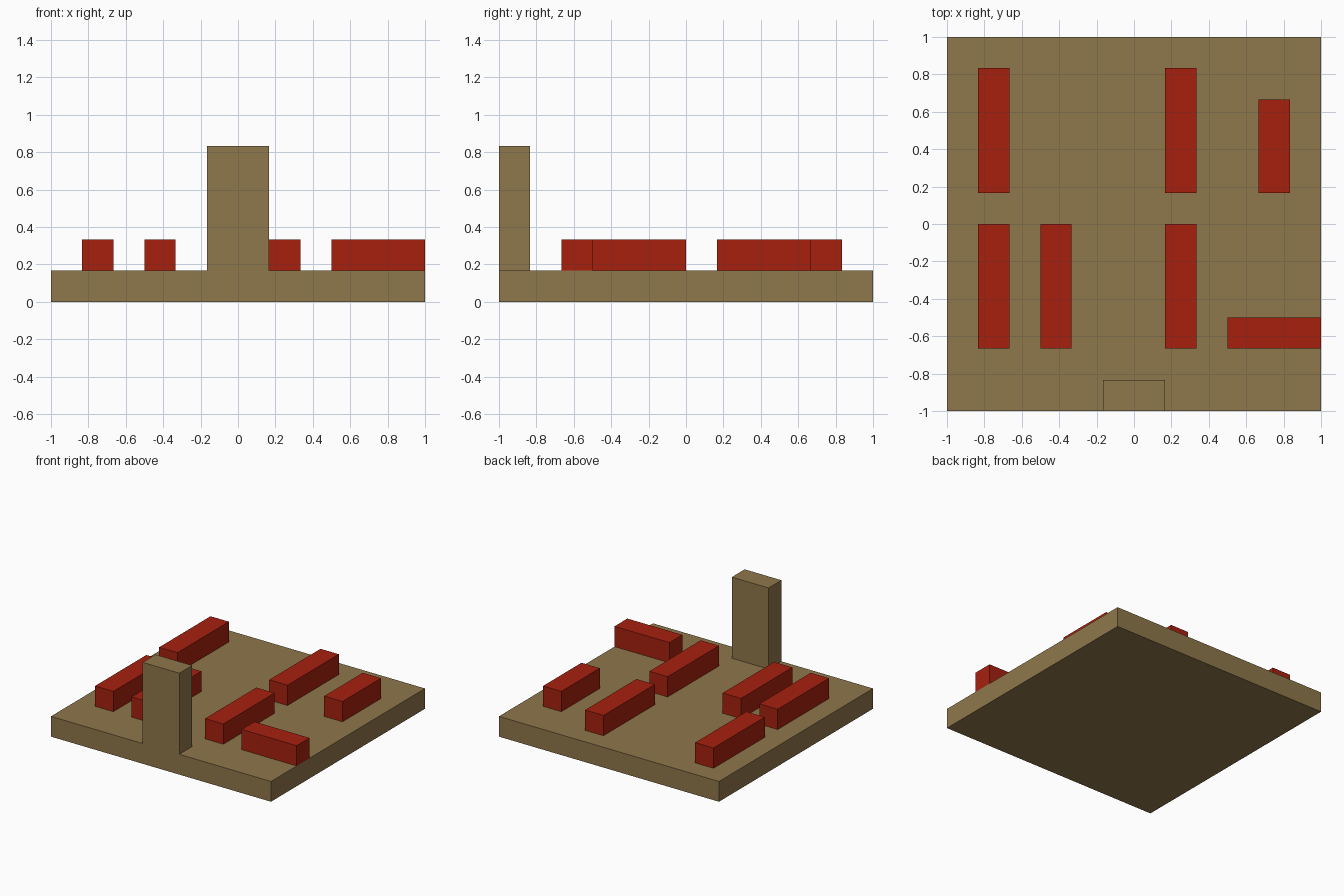
import bpy
import bmesh

if "Cube" in bpy.data.objects:
    bpy.data.objects.remove(bpy.data.objects["Cube"], do_unlink=True)

U = 1 / 6  # layout module: the board is 12 modules wide


def make_material(name, rgb):
    mat = bpy.data.materials.new(name)
    mat.use_nodes = True
    mat.diffuse_color = (*rgb, 1)
    mat.node_tree.nodes["Principled BSDF"].inputs["Base Color"].default_value = (*rgb, 1)
    return mat


def box(name, x, y, z, mat):
    """Box from (min, max) ranges given in modules."""
    bm = bmesh.new()
    bmesh.ops.create_cube(bm, size=1)
    for v in bm.verts:
        for i, (low, high) in enumerate((x, y, z)):
            v.co[i] = U * (high if v.co[i] > 0 else low)
    mesh = bpy.data.meshes.new(name)
    bm.to_mesh(mesh)
    bm.free()
    mesh.materials.append(mat)
    obj = bpy.data.objects.new(name, mesh)
    bpy.context.collection.objects.link(obj)
    return obj


tan = make_material("tan", (0.275, 0.184, 0.07))
red = make_material("red", (0.385, 0.0145, 0.0045))

# Ground slab and the upright pillar at its front edge
box("base_slab", (-6, 6), (-6, 6), (0, 1), tan)
box("front_pillar", (-1, 1), (-6, -5), (1, 5), tan)

# Front row of long blocks
for i, x in enumerate((-5, -3, 1)):
    box(f"front_block_{i + 1}", (x, x + 1), (-4, 0), (1, 2), red)

# Back row of long blocks, the last one shorter
for i, (x, end) in enumerate(((-5, 5), (1, 5), (4, 4))):
    box(f"back_block_{i + 1}", (x, x + 1), (1, end), (1, 2), red)

# Crosswise block reaching the left edge
box("cross_block", (3, 6), (-4, -3), (1, 2), red)
